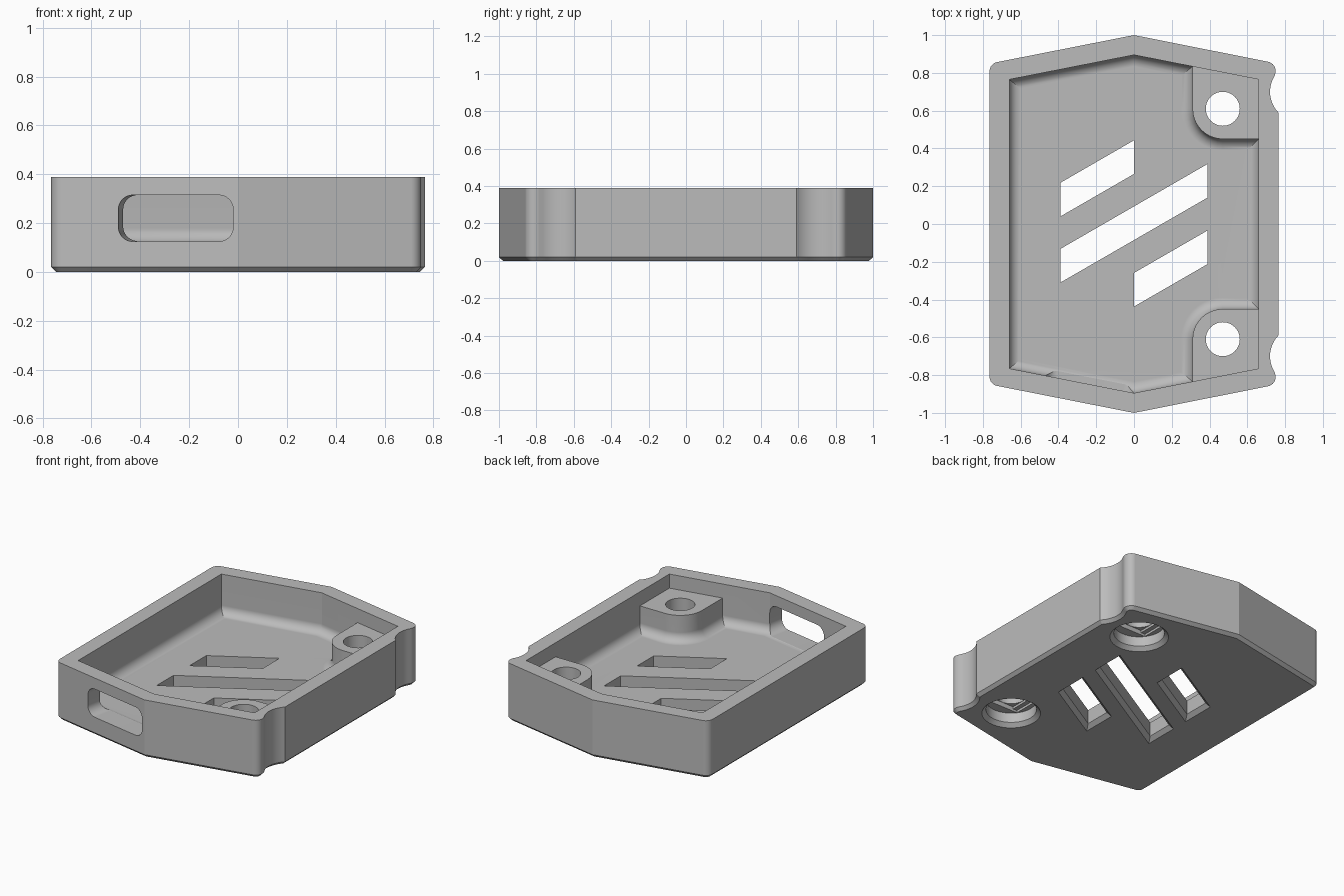
import bpy, bmesh
from math import cos, sin, radians, pi
from mathutils import Matrix, Vector

cube = bpy.data.objects.get("Cube")
if cube:
    bpy.data.objects.remove(cube)

HEIGHT, FLOOR, BOSS_TOP, FILLET = 0.39, 0.12, 0.295, 0.06
SLOPE = 0.197                      # pitch of the pointed ends
HOLE = Vector((0.47, 0.61))        # screw centre, mirrored in y

grey = bpy.data.materials.new("plain grey")
grey.use_nodes = True
colour = (0.5, 0.5, 0.5, 1)
grey.diffuse_color = colour
grey.node_tree.nodes["Principled BSDF"].inputs["Base Color"].default_value = colour


def arc(cx, cy, r, start, end, steps):
    angles = [radians(start + (end - start) * i / steps) for i in range(steps + 1)]
    return [(cx + r * cos(a), cy + r * sin(a)) for a in angles]


def circle(cx, cy, r):
    return arc(cx, cy, r, 0, 360, 48)[:-1]


def rectangle(cx, cy, hx, hy):
    return [(cx - hx, cy - hy), (cx + hx, cy - hy), (cx + hx, cy + hy), (cx - hx, cy + hy)]


def mirrored(half):
    """Close a counter-clockwise back half outline with its front mirror."""
    return half + [(x, -y) for x, y in reversed(half)]


def inset(points, d):
    """Mitred inset of a counter-clockwise outline."""
    result = []
    for i, p in enumerate(points):
        p, a, b = Vector(p), Vector(points[i - 1]), Vector(points[(i + 1) % len(points)])
        e, f = (p - a).normalized(), (b - p).normalized()
        n, m = Vector((-e.y, e.x)), Vector((-f.y, f.x))
        result.append(p + (n + m) * (d / (1 + n.dot(m))))
    return result


def loft(name, outline, levels, matrix=Matrix()):
    """Solid through the outline at each (height, inset) level."""
    bm = bmesh.new()
    rings = [[bm.verts.new((p[0], p[1], z)) for p in inset(outline, d)] for z, d in levels]
    for low, high in zip(rings, rings[1:]):
        for i in range(len(low)):
            j = (i + 1) % len(low)
            bm.faces.new((low[i], low[j], high[j], high[i]))
    bm.faces.new(rings[0][::-1])
    bm.faces.new(rings[-1])
    bm.transform(matrix)
    mesh = bpy.data.meshes.new(name)
    bm.to_mesh(mesh)
    bm.free()
    mesh.materials.append(grey)
    obj = bpy.data.objects.new(name, mesh)
    bpy.context.collection.objects.link(obj)
    return obj


def cut(target, cutter):
    mod = target.modifiers.new("cut", 'BOOLEAN')
    mod.operation, mod.solver, mod.object = 'DIFFERENCE', 'EXACT', cutter
    bpy.context.view_layer.objects.active = target
    bpy.ops.object.modifier_apply(modifier=mod.name)
    bpy.data.objects.remove(cutter)


# Outer shell with two side notches and a chamfered base
outer = mirrored(arc(0.877, 0.70, 0.157, 224.5, 148.1, 10)
                 + arc(0.70, 0.81, 0.05, -31.9, 78.9, 10)[1:]
                 + [(0, 1)]
                 + arc(-0.715, 0.808, 0.05, 101.1, 180, 8))
tray = loft("tray", outer, [(0, 0.02), (0.02, 0), (HEIGHT, 0)])

# Cavity around the screw bosses, with a filleted floor
tip, side = 0.895, 0.66
corner = tip - SLOPE * side
boss_x = HOLE.x - 0.16
room = mirrored([(side, HOLE.y - 0.16)]
                + arc(HOLE.x, HOLE.y, 0.16, 270, 180, 10)
                + [(boss_x, tip - SLOPE * boss_x), (0, tip), (-side, corner)])
curve = [(FLOOR + FILLET * (1 - cos(a)), FILLET * (1 - sin(a)))
         for a in (pi / 2 * i / 8 for i in range(9))]
cut(tray, loft("cavity_cutter", room, curve + [(HEIGHT + 0.1, 0)]))

# Open space above the bosses
upper = mirrored([(side, corner), (0, tip), (-side, corner)])
cut(tray, loft("upper_cutter", upper, [(BOSS_TOP, 0), (HEIGHT + 0.1, 0)]))

# Screw holes: chamfered counterbore, two bridging steps, through hole
for sign in (-1, 1):
    x, y = HOLE.x, HOLE.y * sign
    cut(tray, loft("bore_cutter", circle(x, y, 0.155), [(-0.01, -0.035), (0.025, 0), (0.09, 0)]))
    cut(tray, loft("bridge_cutter", rectangle(x, y, 0.122, 0.092), [(0.05, 0), (0.105, 0)]))
    cut(tray, loft("square_cutter", rectangle(x, y, 0.092, 0.092), [(0.05, 0), (0.12, 0)]))
    cut(tray, loft("hole_cutter", circle(x, y, 0.09), [(0.05, 0), (HEIGHT, 0)]))

# Slanted floor vents, chamfered below
RISE, TALL = 0.577, 0.178
for x0, x1, y0 in ((-0.39, 0, 0.04), (-0.39, 0.39, -0.31), (0, 0.39, -0.437)):
    y1 = y0 + RISE * (x1 - x0)
    vent = [(x0, y0), (x1, y1), (x1, y1 + TALL), (x0, y0 + TALL)]
    cut(tray, loft("vent_cutter", vent, [(-0.01, -0.035), (0.025, 0), (FLOOR + 0.1, 0)]))

# Rounded port through the front wall, square to that wall
hx, hy, r = 0.24, 0.095, 0.06
port = []
for sx, sy, start in ((1, 1, 0), (-1, 1, 90), (-1, -1, 180), (1, -1, 270)):
    port += arc(sx * (hx - r), sy * (hy - r), r, start, start + 90, 8)
along = Vector((1, -SLOPE, 0)).normalized()
up = Vector((0, 0, 1))
frame = Matrix((along, up, along.cross(up))).transposed().to_4x4()
frame.translation = (-0.255, -0.95, 0.22)
cut(tray, loft("port_cutter", port, [(-0.2, 0), (0.1, 0)], frame))

# Smooth the curved surfaces, keep the edges crisp
bpy.ops.object.select_all(action='DESELECT')
tray.select_set(True)
bpy.context.view_layer.objects.active = tray
bpy.ops.object.shade_smooth_by_angle(angle=radians(20))
weighted = tray.modifiers.new("even_shading", 'WEIGHTED_NORMAL')
weighted.keep_sharp = True
